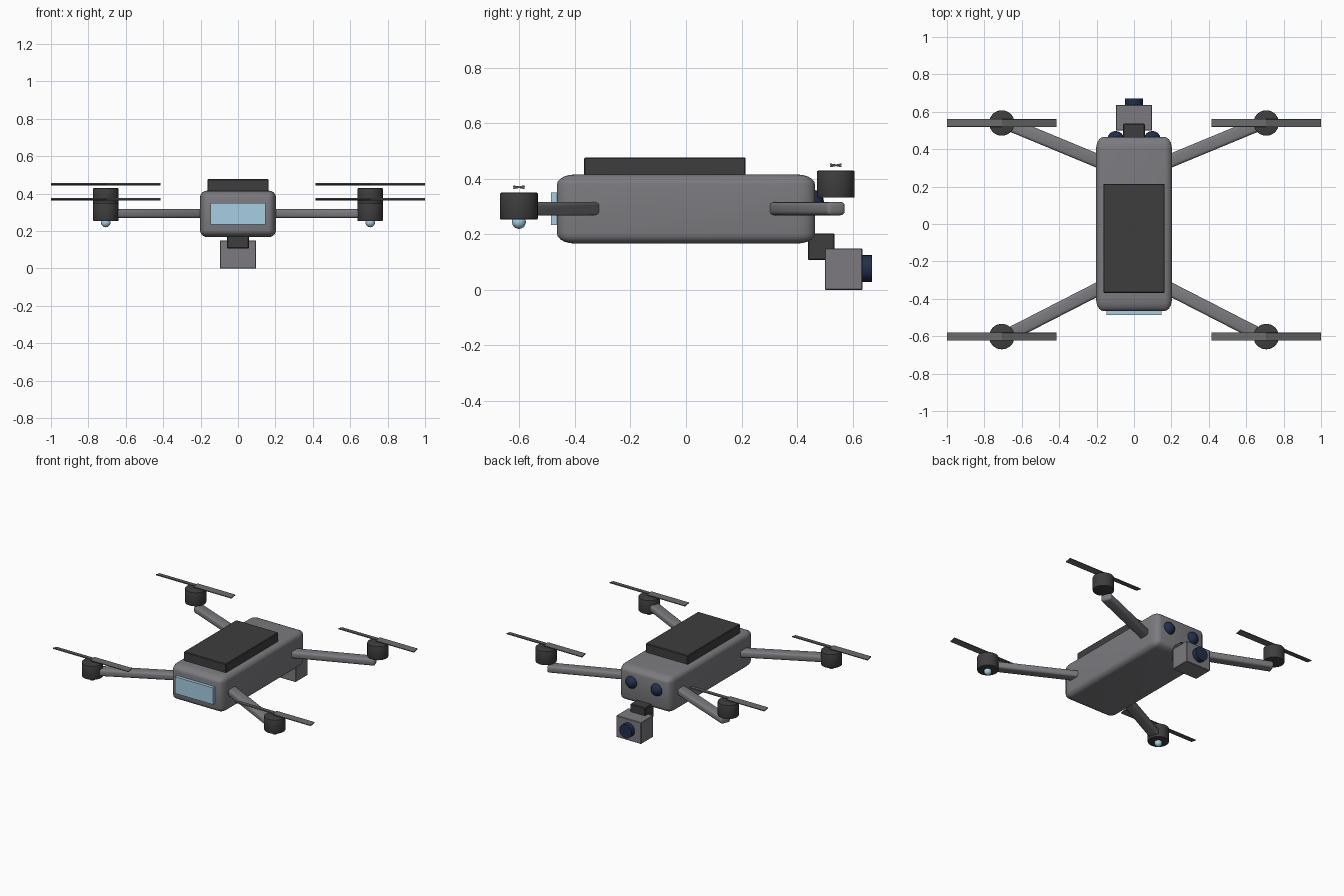
import bpy, bmesh, math
from mathutils import Matrix, Vector

if "Cube" in bpy.data.objects:
    bpy.data.objects.remove(bpy.data.objects["Cube"])


def material(name, r, g, b):
    m = bpy.data.materials.new(name)
    m.diffuse_color = (r, g, b, 1)
    m.use_nodes = True
    m.node_tree.nodes["Principled BSDF"].inputs["Base Color"].default_value = m.diffuse_color
    return m


GREY = material("shell grey", 0.20, 0.195, 0.21)
DARK = material("charcoal", 0.048, 0.048, 0.048)
BLADE = material("blade grey", 0.13, 0.13, 0.13)
NAVY = material("lens navy", 0.014, 0.028, 0.07)
BLUE = material("light blue", 0.38, 0.62, 0.77)


def finish(name, bm, mat, angle=35):
    bmesh.ops.recalc_face_normals(bm, faces=bm.faces)
    me = bpy.data.meshes.new(name)
    bm.to_mesh(me)
    bm.free()
    me.materials.append(mat)
    ob = bpy.data.objects.new(name, me)
    bpy.context.collection.objects.link(ob)
    bpy.ops.object.select_all(action='DESELECT')
    ob.select_set(True)
    bpy.context.view_layer.objects.active = ob
    bpy.ops.object.shade_smooth_by_angle(angle=math.radians(angle))
    return ob


def box(name, lo, hi, mat, radii=None, segs=4, turn=0):
    """Box between two corners; radii = rounding along x, y, z; turn about z."""
    lo, hi = Vector(lo), Vector(hi)
    size, mid = hi - lo, (lo + hi) / 2
    r = Vector(radii) if radii else Vector((1, 1, 1))
    bm = bmesh.new()
    bmesh.ops.create_cube(bm, size=1)
    bmesh.ops.scale(bm, vec=[s / k for s, k in zip(size, r)], verts=bm.verts)
    if radii:
        bmesh.ops.bevel(bm, geom=bm.edges[:], offset=1, segments=segs,
                        profile=0.5, affect='EDGES')
    bmesh.ops.scale(bm, vec=r, verts=bm.verts)
    bm.transform(Matrix.Translation(mid) @ Matrix.Rotation(turn, 4, 'Z'))
    return finish(name, bm, mat)


def cylinder(name, centre, radius, depth, mat, axis='Z', bevel=0.0):
    bm = bmesh.new()
    bmesh.ops.create_cone(bm, cap_ends=True, segments=32, radius1=radius,
                          radius2=radius, depth=depth)
    if bevel:
        rim = [e for e in bm.edges if abs(e.verts[0].co.z - e.verts[1].co.z) < 1e-5]
        bmesh.ops.bevel(bm, geom=rim, offset=bevel, segments=2, profile=0.5,
                        affect='EDGES')
    rot = Matrix.Rotation(math.pi / 2, 4, 'X') if axis == 'Y' else Matrix()
    bm.transform(Matrix.Translation(centre) @ rot)
    return finish(name, bm, mat)


def ball(name, centre, radius, mat):
    bm = bmesh.new()
    bmesh.ops.create_uvsphere(bm, u_segments=24, v_segments=12, radius=radius)
    bm.transform(Matrix.Translation(centre))
    return finish(name, bm, mat)


def arm(name, start, end, mat):
    a, b = Vector(start), Vector(end)
    d, m = b - a, (a + b) / 2
    half = Vector((d.length / 2, 0.036, 0.024))
    return box(name, m - half, m + half, mat, (0.012, 0.016, 0.014), 3,
               math.atan2(d.y, d.x))


def propeller(name, centre, mat):
    """Two flat blades pitched in opposite directions."""
    bm = bmesh.new()
    for s in (-1, 1):
        vs = bmesh.ops.create_cube(bm, size=1)["verts"]
        bmesh.ops.scale(bm, vec=(0.293, 0.042, 0.006), verts=vs)
        bmesh.ops.rotate(bm, verts=vs, matrix=Matrix.Rotation(s * math.radians(11), 3, 'X'))
        bmesh.ops.translate(bm, verts=vs, vec=(s * 0.1465, 0, 0))
    bm.transform(Matrix.Translation(centre))
    return finish(name, bm, mat)


# Fuselage, battery and front panel
box("body", (-0.203, -0.465, 0.167), (0.203, 0.465, 0.416), GREY,
    (0.04, 0.065, 0.036), 5)
box("battery", (-0.164, -0.368, 0.40), (0.164, 0.215, 0.477), DARK,
    (0.004, 0.004, 0.004), 1)
box("front_panel", (-0.147, -0.487, 0.234), (0.147, -0.45, 0.351), BLUE)

# Hanging camera at the rear
box("camera_mount", (-0.058, 0.44, 0.107), (0.058, 0.536, 0.204), DARK,
    (0.004, 0.004, 0.004), 1)
box("camera_housing", (-0.097, 0.5, 0.0), (0.097, 0.636, 0.15), GREY,
    (0.003, 0.003, 0.003), 1)
cylinder("camera_lens", (0, 0.645, 0.077), 0.048, 0.05, NAVY, 'Y')

for side, s in (("left", -1), ("right", 1)):
    # Obstacle sensor
    ball(f"sensor_{side}", (s * 0.098, 0.452, 0.317), 0.045, NAVY)
    # Arm, motor and propeller at each corner
    for end, y0, y1, my, mz in (("front", -0.275, -0.603, -0.602, 0.302),
                                ("back", 0.278, 0.543, 0.54, 0.381)):
        arm(f"{end}_arm_{side}", (s * 0.05, y0, 0.293), (s * 0.69, y1, 0.293), GREY)
        cylinder(f"{end}_motor_{side}", (s * 0.707, my, mz), 0.068, 0.097, DARK,
                 bevel=0.004)
        propeller(f"{end}_propeller_{side}", (s * 0.707, my, mz + 0.068), BLADE)
    # Status light under the front motor
    ball(f"status_light_{side}", (s * 0.707, -0.602, 0.245), 0.025, BLUE)
